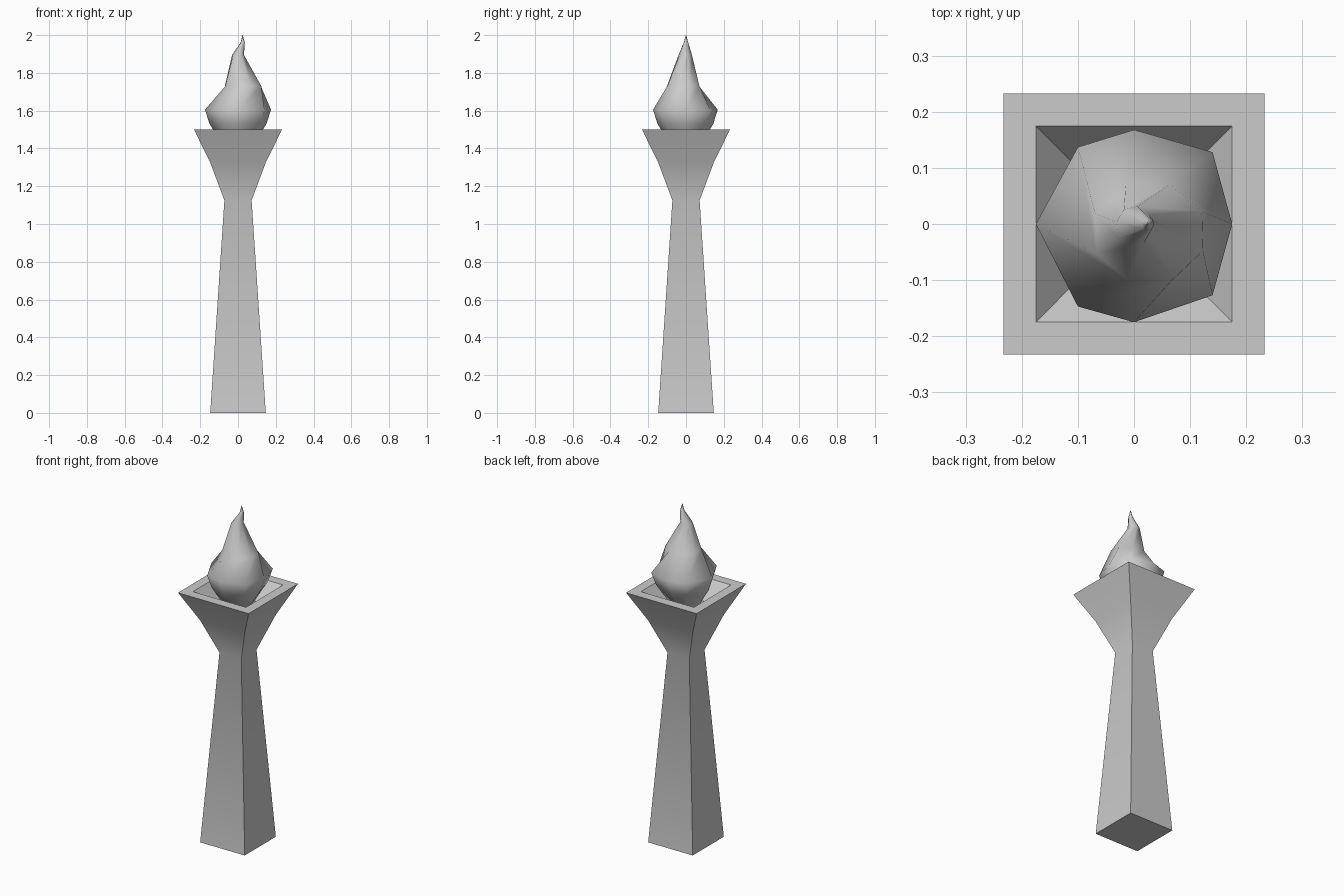
import bpy, bmesh
from math import sin, cos, radians

if "Cube" in bpy.data.objects:
    bpy.data.objects.remove(bpy.data.objects["Cube"])


def loft(name, rings, smooth_angle, cap_end=True):
    """Skin a list of equal-length vertex rings, capping the ends."""
    bm = bmesh.new()
    loops = [[bm.verts.new(p) for p in ring] for ring in rings]
    n = len(loops[0])
    for a, b in zip(loops, loops[1:]):
        for i in range(n):
            j = (i + 1) % n
            bm.faces.new((a[i], a[j], b[j], b[i]))
    bm.faces.new(loops[0][::-1])
    bm.faces.new(loops[-1])
    bmesh.ops.remove_doubles(bm, verts=bm.verts, dist=1e-5)
    bmesh.ops.recalc_face_normals(bm, faces=bm.faces)
    mesh = bpy.data.meshes.new(name)
    bm.to_mesh(mesh)
    bm.free()
    obj = bpy.data.objects.new(name, mesh)
    bpy.context.collection.objects.link(obj)
    bpy.ops.object.select_all(action='DESELECT')
    obj.select_set(True)
    bpy.context.view_layer.objects.active = obj
    bpy.ops.object.shade_smooth_by_angle(angle=radians(smooth_angle))
    return obj


def square(h, z):
    return [(-h, -h, z), (h, -h, z), (h, h, z), (-h, h, z)]


def oval(cx, cy, rx, ry, z, twist):
    angles = [radians(45 * i + twist) for i in range(8)]
    return [(cx + rx * cos(a), cy + ry * sin(a), z) for a in angles]


# Pedestal: tapered square shaft, flared cup, flat rim and sunken bowl
pedestal = [(0.147, 0), (0.072, 1.125), (0.147, 1.325), (0.233, 1.5),
            (0.175, 1.5), (0.095, 1.4)]
loft("pedestal", [square(h, z) for h, z in pedestal], 30)

# Flame: eight-sided twisting teardrop, widest ring set by hand
widest = [(0.175, 0), (0.14, 0.128), (0, 0.168), (-0.1, 0.137),
          (-0.175, 0), (-0.1, -0.147), (0, -0.175), (0.14, -0.127)]
flame = [
    oval(0, 0, 0.075, 0.075, 1.40, 0),
    [(x * 0.72, y * 0.72, 1.49) for x, y in widest],
    [(x * 0.86, y * 0.86, 1.53) for x, y in widest],
    [(x, y, 1.605) for x, y in widest],
    oval(0.027, -0.015, 0.103, 0.092, 1.73, 24),
    oval(0.0, -0.004, 0.032, 0.036, 1.895, 34),
    oval(0.025, 0, 0.011, 0.012, 1.96, 40),
    oval(0.024, 0, 0.001, 0.001, 2.0, 40),
]
loft("flame", flame, 60)
